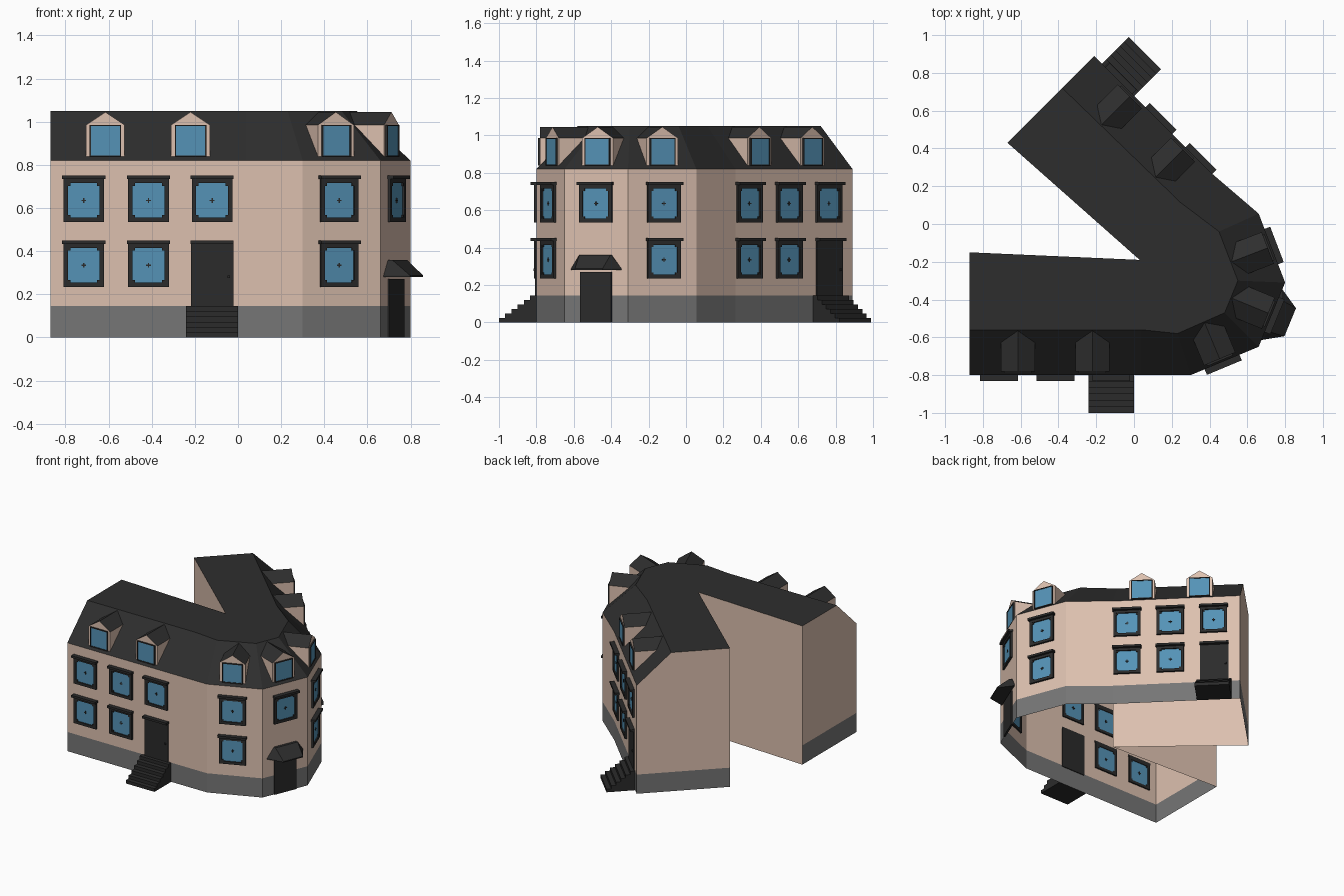
import bpy, bmesh
from mathutils import Matrix, Vector

cube = bpy.data.objects.get("Cube")
if cube:
    bpy.data.objects.remove(cube)


def material(name, r, g, b):
    m = bpy.data.materials.new(name)
    m.use_nodes = True
    m.diffuse_color = (r, g, b, 1)
    bsdf = next(n for n in m.node_tree.nodes if n.type == 'BSDF_PRINCIPLED')
    bsdf.inputs["Base Color"].default_value = (r, g, b, 1)
    return m


WALL = material("tan_plaster", 0.72, 0.53, 0.43)
STONE = material("grey_stone", 0.18, 0.18, 0.18)
SLATE = material("dark_slate", 0.027, 0.027, 0.027)
TRIM = material("dark_trim", 0.024, 0.024, 0.024)
GLASS = material("blue_glass", 0.09, 0.29, 0.47)

BASE, EAVE, TOP = 0.145, 0.82, 1.05
INSET = 0.24  # horizontal run of the steep roof


def finish(name, bm, *mats):
    bmesh.ops.remove_doubles(bm, verts=bm.verts, dist=0.0001)
    bmesh.ops.recalc_face_normals(bm, faces=bm.faces)
    mesh = bpy.data.meshes.new(name)
    bm.to_mesh(mesh)
    bm.free()
    for m in mats:
        mesh.materials.append(m)
    obj = bpy.data.objects.new(name, mesh)
    bpy.context.collection.objects.link(obj)
    return obj


def face(bm, pts, mat=0):
    f = bm.faces.new([bm.verts.new(p) for p in pts])
    f.material_index = mat
    return f


def box(bm, M, x0, x1, y0, y1, z0, z1):
    size = Matrix.Diagonal((x1 - x0, y1 - y0, z1 - z0, 1))
    mid = Matrix.Translation(((x0 + x1) / 2, (y0 + y1) / 2, (z0 + z1) / 2))
    bmesh.ops.create_cube(bm, size=1, matrix=M @ mid @ size)


# Plan: street side, roof edge above it, and the courtyard side
street = [(-0.87, -0.80), (0.04, -0.80), (0.30, -0.80), (0.66, -0.65),
          (0.80, -0.31), (0.66, 0.055), (0.415, 0.265), (-0.21, 0.89)]
ridge = [(-0.87, -0.56), (0.04, -0.56), (0.23, -0.58), (0.48, -0.47),
         (0.55, -0.30), (0.45, -0.04), (0.245, 0.115), (-0.38, 0.72)]
court = [(-0.67, 0.43), (0.03, -0.19), (-0.87, -0.15)]


def at(p, z):
    return (p[0], p[1], z)


# Building shell, open underneath
bm = bmesh.new()
for i in range(len(street) - 1):
    a, b, c, d = street[i], street[i + 1], ridge[i + 1], ridge[i]
    face(bm, [at(a, 0), at(b, 0), at(b, BASE), at(a, BASE)], 1)
    face(bm, [at(a, BASE), at(b, BASE), at(b, EAVE), at(a, EAVE)], 0)
    face(bm, [at(a, EAVE), at(b, EAVE), at(c, TOP), at(d, TOP)], 2)
for a, b in zip(court, court[1:]):
    face(bm, [at(a, 0), at(b, 0), at(b, TOP), at(a, TOP)], 0)
for a, b, t in ((street[0], court[-1], ridge[0]), (street[-1], court[0], ridge[-1])):
    face(bm, [at(a, 0), at(b, 0), at(b, BASE), at(a, BASE)], 1)
    face(bm, [at(a, BASE), at(b, BASE), at(b, TOP), at(t, TOP), at(a, EAVE)], 0)
face(bm, [at(p, TOP) for p in ridge + court], 2)
finish("building_shell", bm, WALL, STONE, SLATE)


def wall_frame(i, s):
    """Local axes on street wall i at distance s: x along, y inward, z up."""
    a, b = Vector(street[i]), Vector(street[i + 1])
    d = (b - a).normalized()
    o = a + d * s
    return Matrix(((d.x, -d.y, 0, o.x), (d.y, d.x, 0, o.y), (0, 0, 1, 0), (0, 0, 0, 1)))


frames, panes, doors, lintels = (bmesh.new() for _ in range(4))


def lintel(M, z):
    box(lintels, M, -0.1, 0.1, -0.032, 0.005, z - 0.016, z)


def window(M, z):
    """Framed window with corner blocks; z is its sill height."""
    w, h, t = 0.094, 0.20, 0.02
    box(panes, M, -w + 0.01, w - 0.01, -0.005, 0.005, z + 0.01, z + h - 0.01)
    for s in (-1, 1):
        lo, hi = sorted((s * w, s * (w - t)))
        box(frames, M, lo, hi, -0.014, 0.01, z, z + h)
        for zc in (z + t, z + h - t - 0.012):
            lo, hi = sorted((s * (w - t), s * (w - t - 0.012)))
            box(frames, M, lo, hi, -0.012, 0.008, zc, zc + 0.012)
    for z0 in (z, z + h - t):
        box(frames, M, -w + t, w - t, -0.014, 0.01, z0, z0 + t)
    # small centre ornament
    zc = z + h / 2
    box(frames, M, -0.011, 0.011, -0.008, 0.008, zc - 0.003, zc + 0.003)
    box(frames, M, -0.003, 0.003, -0.008, 0.008, zc - 0.011, zc + 0.011)
    lintel(M, z + 0.215)


def dormer(M, name):
    """Gabled dormer whose back is trimmed to the steep roof."""
    bm = bmesh.new()
    w, z0, z1, z2 = 0.09, 0.835, 0.985, 1.045
    prof = [(-w, z0), (w, z0), (w, z1), (0, z2), (-w, z1)]
    front = [M @ Vector((x, 0.02, z)) for x, z in prof]
    back = [M @ Vector((x, max(0.021, INSET * (z - EAVE) / (TOP - EAVE)) + 0.006, z)) for x, z in prof]
    face(bm, front)
    for k in range(5):
        n = (k + 1) % 5
        face(bm, [front[k], back[k], back[n], front[n]], 1 if k in (2, 3) else 0)
    finish(name, bm, WALL, SLATE)
    # glazing with a slim frame
    g = 0.07
    box(panes, M, -g, g, 0.014, 0.022, z0 + 0.006, z1 - 0.002)
    for s in (-g, g):
        box(frames, M, s - 0.003, s + 0.003, 0.010, 0.022, z0 + 0.004, z1)
    for z in (z0 + 0.006, z1 - 0.002):
        box(frames, M, -g, g, 0.010, 0.022, z - 0.003, z + 0.003)


def entrance(M, name):
    """Raised door with a flight of steps."""
    box(doors, M, -0.098, 0.098, -0.008, 0.006, BASE - 0.01, 0.435)
    box(doors, M, 0.072, 0.084, -0.016, 0, 0.275, 0.287)
    lintel(M, 0.45)
    bm = bmesh.new()
    n = 6
    for k in range(n):
        box(bm, M, -0.12, 0.12, -0.2 * (k + 1) / n, -0.2 * k / n, 0, BASE * (n - k) / n)
    finish(name, bm, TRIM)


LOWER, UPPER = 0.235, 0.535
# Openings per wall: lower windows, upper windows, dormers
layout = {
    0: ([0.155, 0.455], [0.155, 0.455, 0.75], [0.255, 0.65]),
    2: ([0.18], [0.18], [0.175]),
    3: ([], [0.184], [0.184]),
    4: ([0.204], [0.204], [0.204]),
    6: ([0.10, 0.40], [0.10, 0.40, 0.70], [0.20, 0.60]),
}
for i, (low, high, dormers) in layout.items():
    for s in low:
        window(wall_frame(i, s), LOWER)
    for s in high:
        window(wall_frame(i, s), UPPER)
    for k, s in enumerate(dormers):
        dormer(wall_frame(i, s), f"dormer_{i}_{k + 1}")

entrance(wall_frame(0, 0.75), "front_steps")
entrance(wall_frame(6, 0.705), "rear_wing_steps")

# Street-level corner door with hipped canopy
M = wall_frame(3, 0.184)
box(doors, M, -0.09, 0.09, -0.008, 0.006, 0, 0.27)
bm = bmesh.new()
low = [(-0.145, 0), (-0.08, -0.105), (0.08, -0.105), (0.145, 0)]
pts = [(x, y, z) for x, y in low for z in (0.28, 0.288)]
pts += [(x, y, 0.36) for x in (-0.09, 0.09) for y in (0, -0.02)]
verts = [bm.verts.new(M @ Vector(p)) for p in pts]
bmesh.ops.convex_hull(bm, input=verts)
finish("corner_door_canopy", bm, SLATE)

finish("window_frames", frames, TRIM)
finish("window_panes", panes, GLASS)
finish("doors", doors, TRIM)
finish("lintels", lintels, TRIM)
